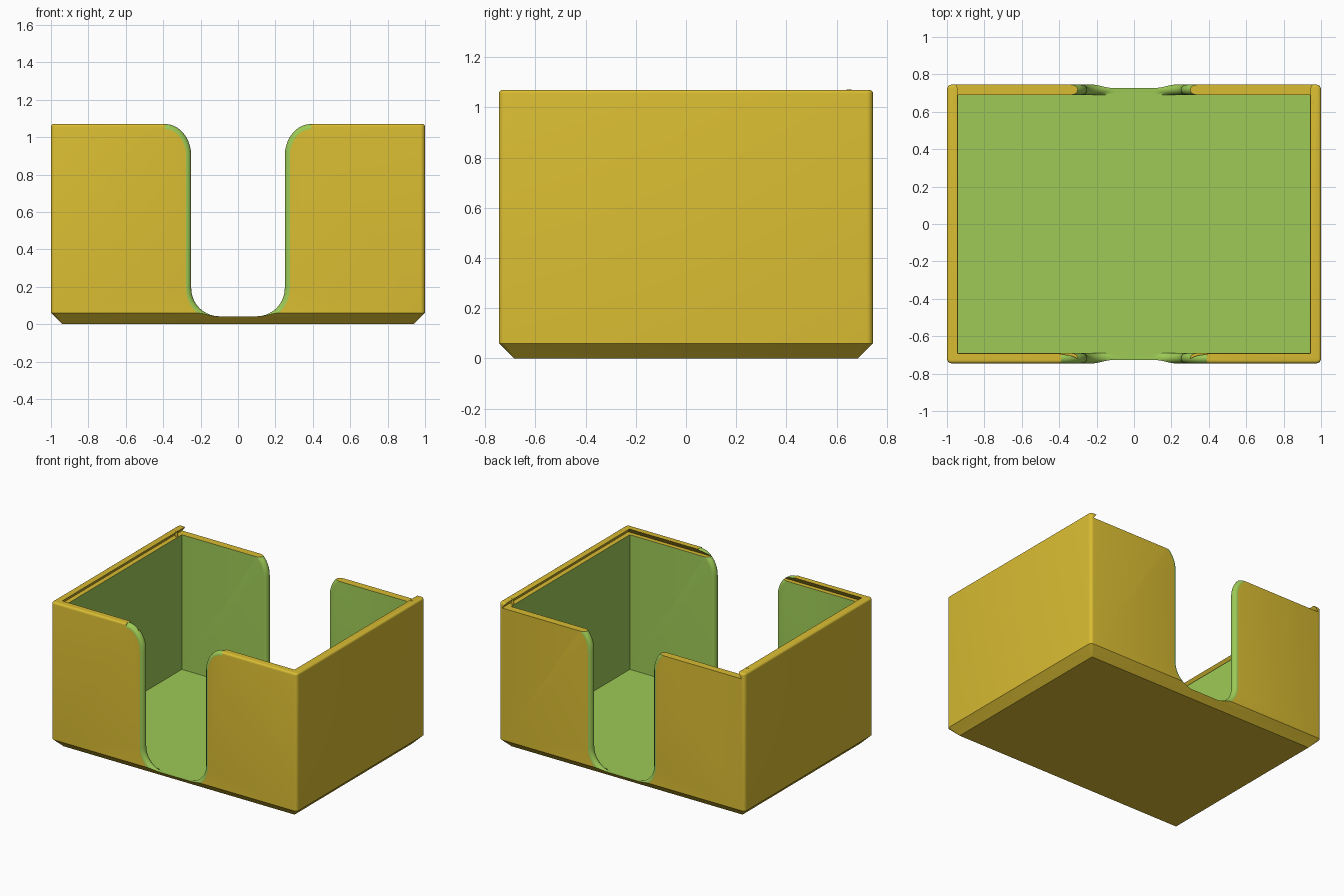
import bpy, bmesh
from math import sin, cos, pi, sqrt

cube = bpy.data.objects.get("Cube")
if cube:
    bpy.data.objects.remove(cube, do_unlink=True)


def material(name, rgb):
    m = bpy.data.materials.new(name)
    m.use_nodes = True
    m.diffuse_color = (*rgb, 1)
    m.node_tree.nodes["Principled BSDF"].inputs["Base Color"].default_value = (*rgb, 1)
    return m


MATS = [material("mustard_yellow", (0.694, 0.503, 0.032)),
        material("leaf_green", (0.337, 0.591, 0.093))]


def loft(name, stacks, colour=0):
    """Skin each stack of equal-length rings, capped at both ends."""
    bm = bmesh.new()
    for rings in stacks:
        loops = [[bm.verts.new(p) for p in ring] for ring in rings]
        n = len(loops[0])
        for a, b in zip(loops, loops[1:]):
            for i in range(n):
                j = (i + 1) % n
                bm.faces.new((a[i], a[j], b[j], b[i]))
        bm.faces.new(loops[0])
        bm.faces.new(loops[-1])
    bmesh.ops.recalc_face_normals(bm, faces=bm.faces)
    for f in bm.faces:
        f.material_index = colour
    me = bpy.data.meshes.new(name)
    bm.to_mesh(me)
    bm.free()
    for m in MATS:
        me.materials.append(m)
    ob = bpy.data.objects.new(name, me)
    bpy.context.collection.objects.link(ob)
    return ob


def rounded_rect(hx, hy, r, z, steps=5):
    corners = ((1, 1), (-1, 1), (-1, -1), (1, -1))
    return [(sx * (hx - r) + r * cos((k + i / steps) * pi / 2),
             sy * (hy - r) + r * sin((k + i / steps) * pi / 2), z)
            for k, (sx, sy) in enumerate(corners) for i in range(steps + 1)]


def rect(x, y0, y1, z):
    return [(-x, y0, z), (x, y0, z), (x, y1, z), (-x, y1, z)]


HX, HY, TOP, FLOOR = 1.0, 0.745, 1.07, 0.04
IN_X, IN_Y, LEDGE = 0.94, 0.69, 1.03

# Outer shell: chamfered base, rounded corners and rim
R = 0.025
shell = [rounded_rect(HX - 0.06, HY - 0.06, 0.003, 0), rounded_rect(HX, HY, R, 0.06)]
for i in range(5):
    a = i / 4 * pi / 2
    inset = 0.015 * (1 - cos(a))
    shell.append(rounded_rect(HX - inset, HY - inset, R - inset, TOP - 0.015 * (1 - sin(a))))
tray = loft("tray", [shell])

# Main cavity
cavity = loft("cavity_cutter", [[rect(IN_X, -IN_Y, IN_Y, z) for z in (FLOOR, 1.2)]], 1)

# Dovetail slot for a sliding lid, open at the back
slot = loft("lid_slot_cutter", [[rect(0.975, -0.722, 0.9, LEDGE),
                                 rect(0.93, -0.677, 0.9, TOP + 0.02)]])


# Finger notches with rounded edges
def notch_ring(d, y):
    bottom = FLOOR + 0.002
    half = []
    for i in range(11):
        a = pi / 2 * (1 - i / 10)
        half.append((0.10 + (0.15 + d) * cos(a),
                     max(bottom, bottom + 0.15 - (0.15 + d) * sin(a))))
    for i in range(11):
        a = pi / 2 * i / 10
        half.append((0.39 - (0.14 - d) * cos(a), 0.90 + (0.17 - d) * sin(a)))
    half.append((0.39, 1.2))
    return [(x, y, z) for x, z in half] + [(-x, y, z) for x, z in reversed(half)]


half_wall = (HY - IN_Y) / 2
mid = (HY + IN_Y) / 2
notches = []
for s in (-1, 1):
    rings = [notch_ring(half_wall, s * (HY + 0.06))]
    for i in range(13):
        t = cos(pi * i / 12)
        d = half_wall * (1 - sqrt(max(0, 1 - t * t)))
        rings.append(notch_ring(d, s * (mid + half_wall * t)))
    rings.append(notch_ring(half_wall, s * (IN_Y - 0.03)))
    notches.append(rings)
notch = loft("finger_notch_cutter", notches, 1)

# Cut the shell, then discard the cutters
for cutter in (cavity, slot, notch):
    cutter.hide_render = True
    mod = tray.modifiers.new(cutter.name, "BOOLEAN")
    mod.operation = "DIFFERENCE"
    mod.solver = "EXACT"
    mod.object = cutter
bpy.context.view_layer.update()
result = bpy.data.meshes.new_from_object(
    tray.evaluated_get(bpy.context.evaluated_depsgraph_get()))
tray.modifiers.clear()
tray.data = result
for cutter in (cavity, slot, notch):
    bpy.data.objects.remove(cutter, do_unlink=True)

# Small lid-catch pins near the open end of the slot
for side, s in (("left", 1), ("right", -1)):
    pin = [[(s * 0.955 + 0.01 * cos(k * pi / 6), 0.65 + 0.01 * sin(k * pi / 6), z)
            for k in range(12)] for z in (LEDGE - 0.01, TOP + 0.001)]
    loft(side + "_catch_pin", [pin])

bpy.ops.object.select_all(action="DESELECT")
tray.select_set(True)
bpy.context.view_layer.objects.active = tray
bpy.ops.object.shade_smooth_by_angle(angle=0.5)
